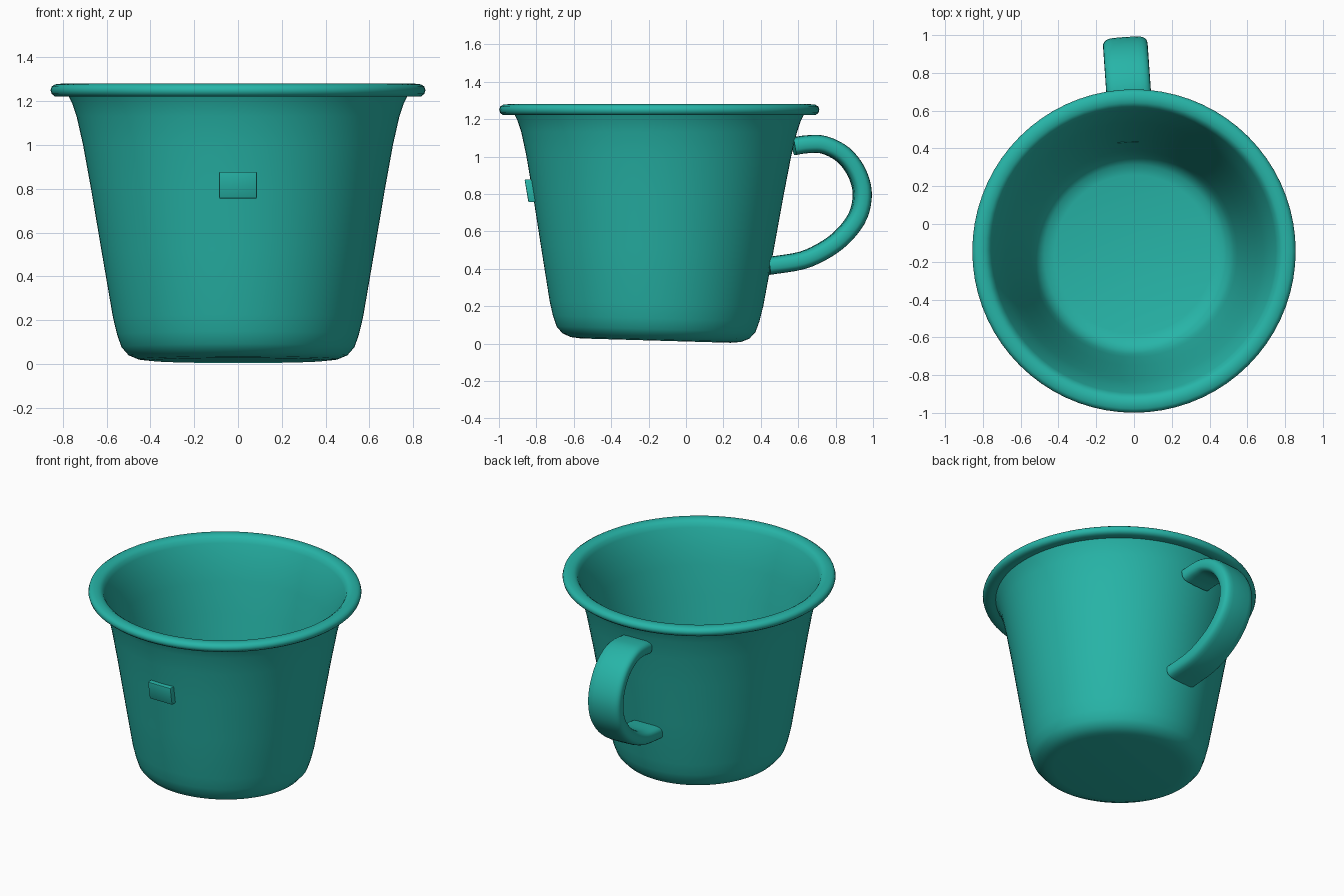
import bpy, bmesh, math
from mathutils import Vector

if "Cube" in bpy.data.objects:
    bpy.data.objects.remove(bpy.data.objects["Cube"])

teal = bpy.data.materials.new("teal enamel")
teal.diffuse_color = (0.02, 0.46, 0.39, 1)
teal.use_nodes = True
teal.node_tree.nodes["Principled BSDF"].inputs["Base Color"].default_value = teal.diffuse_color


def finish(name, bm, angle=40):
    bmesh.ops.recalc_face_normals(bm, faces=bm.faces[:])
    me = bpy.data.meshes.new(name)
    bm.to_mesh(me)
    bm.free()
    me.materials.append(teal)
    ob = bpy.data.objects.new(name, me)
    bpy.context.collection.objects.link(ob)
    bpy.ops.object.select_all(action='DESELECT')
    ob.select_set(True)
    bpy.context.view_layer.objects.active = ob
    bpy.ops.object.shade_smooth_by_angle(angle=math.radians(angle))
    return ob


def spline(pts, n):
    """Catmull-Rom through 2D points."""
    p = [Vector(q) for q in pts]
    p = [2 * p[0] - p[1]] + p + [2 * p[-1] - p[-2]]
    out = []
    for i in range(1, len(p) - 2):
        a, b, c, d = p[i - 1:i + 3]
        for k in range(n):
            t = k / n
            out.append(0.5 * (2 * b + (c - a) * t + (2 * a - 5 * b + 4 * c - d) * t * t
                              + (3 * b - a - 3 * c + d) * t ** 3))
    return out + [p[-2]]


def seat(x, y, z):
    """Slight lean of the cup: centre drifts with height, base is tilted."""
    f = max(0, 1 - z / 1.2)
    cy = -0.143 - 0.018 * f
    return Vector((x, y + cy, z + (0.016 - 0.029 * y) * f))


# Cup: closed wall profile (radius, z), outside up, over the rolled rim, inside down
outer = [(0.40, 0.0), (0.455, 0.006), (0.50, 0.025), (0.532, 0.062), (0.552, 0.12), (0.571, 0.20),
         (0.622, 0.5), (0.672, 0.8), (0.708, 1.0), (0.737, 1.13), (0.757, 1.19), (0.775, 1.226)]
rim = [(0.80, 1.222), (0.835, 1.221), (0.851, 1.234), (0.856, 1.25), (0.851, 1.267), (0.835, 1.277),
       (0.81, 1.28), (0.785, 1.277), (0.765, 1.263), (0.752, 1.235)]
inner = [(0.733, 1.18), (0.712, 1.12), (0.684, 1.0), (0.648, 0.8), (0.598, 0.5), (0.547, 0.2),
         (0.529, 0.125), (0.508, 0.08), (0.475, 0.05), (0.42, 0.036)]
N = 72
bm = bmesh.new()
rings = []
for r, z in outer + rim + inner:
    rings.append([bm.verts.new(seat(r * math.cos(2 * math.pi * i / N), r * math.sin(2 * math.pi * i / N), z))
                  for i in range(N)])
for a, b in zip(rings, rings[1:]):
    for i in range(N):
        bm.faces.new((a[i], a[(i + 1) % N], b[(i + 1) % N], b[i]))
bm.faces.new(rings[0])
bm.faces.new(rings[-1])
finish("cup", bm, 50)

# Handle: flat rounded band swept along a centre line (y, z)
path = spline([(0.575, 1.055), (0.65, 1.066), (0.74, 1.062), (0.84, 1.01), (0.91, 0.92), (0.942, 0.81),
               (0.922, 0.69), (0.85, 0.585), (0.75, 0.505), (0.62, 0.445), (0.44, 0.415)], 4)
bm = bmesh.new()
rings = []
M = 24
for i, p in enumerate(path):
    t = (path[min(i + 1, len(path) - 1)] - path[max(i - 1, 0)]).normalized()
    nrm = Vector((-t.y, t.x))
    ring = []
    for k in range(M):
        a = 2 * math.pi * k / M
        c, s = math.cos(a), math.sin(a)
        w = 0.118 * math.copysign(abs(c) ** 0.45, c)
        h = 0.048 * math.copysign(abs(s) ** 0.7, s)
        q = p + nrm * h
        x = w - 0.03 - 0.07 * (q.x - 0.72)   # band is turned slightly
        ring.append(bm.verts.new((x, q.x + 0.07 * w, q.y)))
    rings.append(ring)
for a, b in zip(rings, rings[1:]):
    for i in range(M):
        bm.faces.new((a[i], a[(i + 1) % M], b[(i + 1) % M], b[i]))
bm.faces.new(rings[0])
bm.faces.new(rings[-1])
finish("handle", bm, 50)

# Small raised plate on the front wall, following its slope
bm = bmesh.new()
bmesh.ops.create_cube(bm, size=1)
for v in bm.verts:
    z = 0.817 + v.co.z * 0.122
    wall = -0.832 - (z - 0.8) * 0.17
    v.co = Vector((v.co.x * 0.172, wall + (-0.018 if v.co.y < 0 else 0.03), z))
bmesh.ops.bevel(bm, geom=bm.edges[:], offset=0.005, segments=2, affect='EDGES', profile=0.5)
finish("front_plate", bm, 30)
